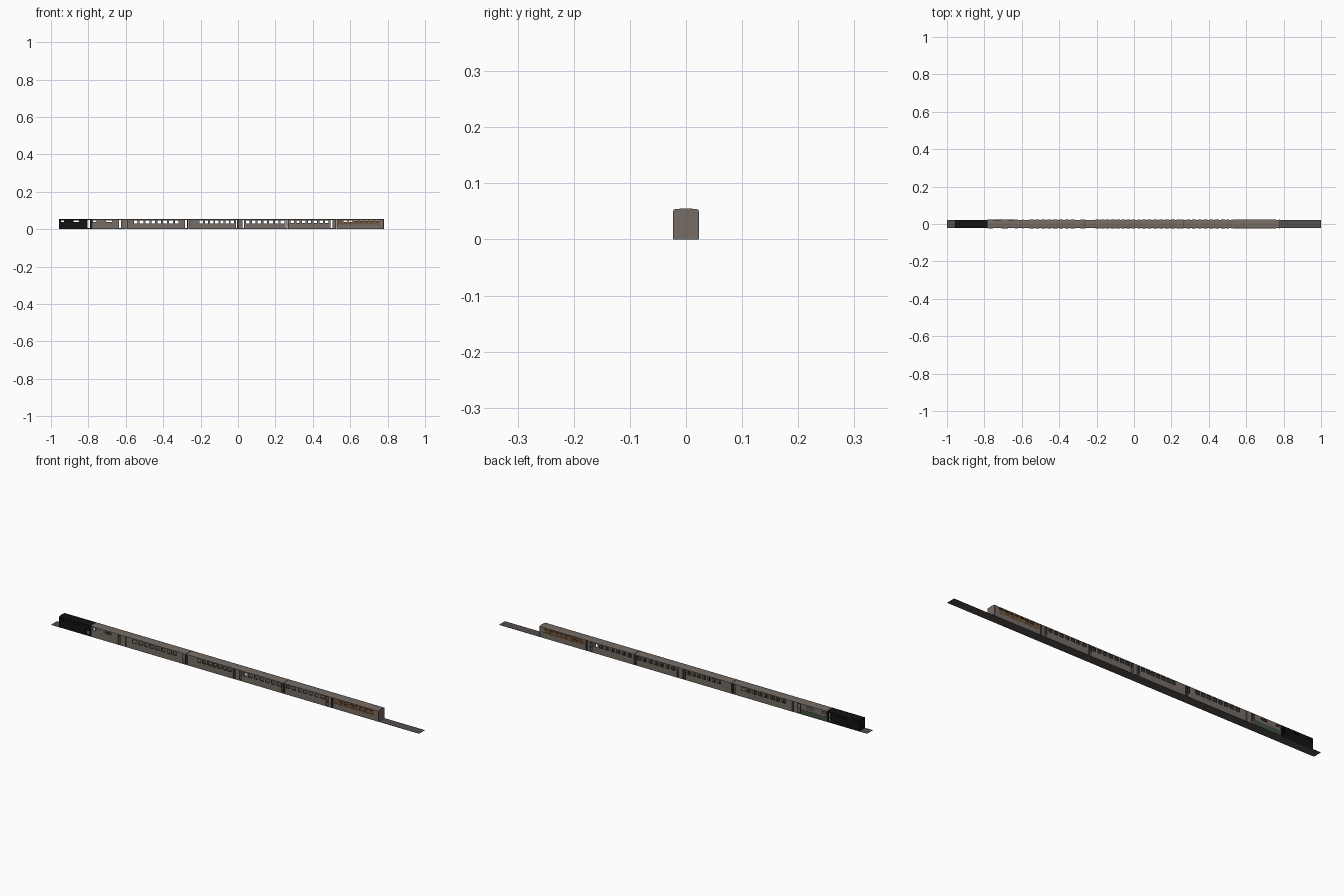
import bpy, bmesh

if "Cube" in bpy.data.objects:
    bpy.data.objects.remove(bpy.data.objects["Cube"])

def mat(name, c):
    m = bpy.data.materials.new(name)
    m.diffuse_color = (*c, 1)
    m.use_nodes = True
    m.node_tree.nodes["Principled BSDF"].inputs["Base Color"].default_value = m.diffuse_color
    return m

TAUPE = mat("taupe", (0.18, 0.15, 0.13))
DARK = mat("dark_trim", (0.05, 0.043, 0.04))
BLACK = mat("black", (0.006, 0.006, 0.006))
BROWN = mat("brown_wood", (0.17, 0.085, 0.04))
GREEN = mat("green", (0.05, 0.085, 0.05))
FLOOR = mat("floor", (0.09, 0.08, 0.075))

W, T = 0.0225, 0.0012          # half width, wall thickness
Z0, Z1 = 0.001, 0.051          # wall bottom and top

def finish(name, bm, m):
    bmesh.ops.recalc_face_normals(bm, faces=bm.faces[:])
    me = bpy.data.meshes.new(name)
    bm.to_mesh(me)
    bm.free()
    ob = bpy.data.objects.new(name, me)
    bpy.context.collection.objects.link(ob)
    me.materials.append(m)
    return ob

def boxes(name, items, m, mirror=False):
    """One object from boxes (x0, x1, y0, y1, z0, z1), optionally copied to -y."""
    bm = bmesh.new()
    for x0, x1, y0, y1, z0, z1 in items:
        for s in ((1, -1) if mirror else (1,)):
            vs = bmesh.ops.create_cube(bm, size=1)["verts"]
            for v in vs:
                v.co = ((x0 + x1) / 2 + v.co.x * (x1 - x0),
                        s * ((y0 + y1) / 2 + v.co.y * (y1 - y0)),
                        (z0 + z1) / 2 + v.co.z * (z1 - z0))
    return finish(name, bm, m)

def wall(x0, x1, holes):
    """Wall boxes around sorted openings (centre, width, sill, head)."""
    out, x = [], x0
    for c, w, lo, hi in sorted(holes):
        a, b = c - w / 2, c + w / 2
        out.append((x, a, W - T, W, Z0, Z1))
        if lo > Z0:
            out.append((a, b, W - T, W, Z0, lo))
        out.append((a, b, W - T, W, hi, Z1))
        x = b
    out.append((x, x1, W - T, W, Z0, Z1))
    return out

def frames(holes, t=0.0015):
    """Raised trim around each opening."""
    out = []
    for c, w, lo, hi in holes:
        a, b, y0, y1 = c - w / 2, c + w / 2, W - T, W + 0.0005
        out += [(a - t, a, y0, y1, lo, hi), (b, b + t, y0, y1, lo, hi),
                (a - t, b + t, y0, y1, hi, hi + t)]
        if lo > 0.01:
            out.append((a - t, b + t, y0, y1, lo - t, lo))
    return out

def row(a, b, n, w=0.02, lo=0.031, hi=0.047):
    return [(a + (b - a) * i / (n - 1), w, lo, hi) for i in range(n)]

def door(x, w=0.011):
    return (x, w, 0.006, 0.048)

def roof(name, x0, x1, m):
    """Shallow chamfered roof shell."""
    prof = [(-W, Z1), (-W, 0.0525), (-0.0195, 0.054), (-0.008, 0.055), (0.008, 0.055),
            (0.0195, 0.054), (W, 0.0525), (W, Z1)]
    bm = bmesh.new()
    f = bm.faces.new([bm.verts.new((x0, y, z)) for y, z in prof])
    r = bmesh.ops.extrude_face_region(bm, geom=[f])
    for v in r["geom"]:
        if isinstance(v, bmesh.types.BMVert):
            v.co.x = x1
    # end cap left behind by the extrusion
    bm.faces.ensure_lookup_table()
    finish(name, bm, m)

# Ground strip running past both ends
boxes("track_bed", [(-1, 1, -W, W, 0, 0.001)], FLOOR)

# Openings for each carriage
service = [(-0.765, 0.018, 0.038, 0.046), (-0.69, 0.032, 0.038, 0.046), door(-0.63)]
lounge = row(-0.547, -0.327, 8) + [door(-0.278)]
sleeper = row(-0.196, -0.03, 7, 0.018) + [door(-0.006, 0.009)]
saloon = [door(0.028, 0.009)] + row(0.053, 0.238, 7, 0.019) + [door(0.258, 0.009)]
diner = row(0.29, 0.475, 7, 0.018, 0.033) + [door(0.5)]
bar = row(0.547, 0.743, 8, 0.02, 0.029, 0.046)
cars = [("service_car", -0.782, -0.595, service), ("lounge_car", -0.594, -0.266, lounge),
        ("sleeper_car", -0.264, -0.001, sleeper), ("saloon_car", 0.001, 0.264, saloon),
        ("diner_car", 0.266, 0.525, diner), ("bar_car", 0.527, 0.78, bar)]
for name, a, b, holes in cars:
    boxes(name + "_walls", wall(a, b, holes), TAUPE, True)
    boxes(name + "_frames", frames(holes), BROWN if name == "bar_car" else DARK, True)
    # belt rail and ribs at both ends
    boxes(name + "_ribs", [(a, a + 0.004, W - T, W + 0.0005, Z0, Z1),
                           (b - 0.004, b, W - T, W + 0.0005, Z0, Z1)], DARK, True)
    # cross bulkhead with a central doorway
    boxes(name + "_bulkhead", [(a, a + 0.002, 0.006, W - T, Z0, Z1)], TAUPE, True)
    boxes(name + "_lintel", [(a, a + 0.002, -0.006, 0.006, 0.042, Z1)], TAUPE)
for i, (a, b) in enumerate(((-0.782, -0.266), (-0.264, 0.264), (0.266, 0.78))):
    roof("roof_%d" % i, a, b, TAUPE)
# Dark seams between roof sections
boxes("roof_seams", [(x - 0.001, x + 0.001, -W, W, Z1, 0.053) for x in (-0.265, 0.265)], DARK)

# Black leading unit with small openings
cab = [(-0.938, 0.018, 0.039, 0.045), (-0.865, 0.03, 0.039, 0.045), door(-0.798, 0.014)]
boxes("black_unit_walls", wall(-0.957, -0.782, cab), BLACK, True)
boxes("black_unit_end", [(-0.957, -0.955, -W, W, Z0, Z1)], BLACK)
roof("black_unit_roof", -0.957, -0.782, BLACK)

# Tail wall with a double-door seam
boxes("tail_wall", [(0.778, 0.78, 0.0003, W, Z0, Z1)], TAUPE, True)
boxes("tail_door_seam", [(0.778, 0.7795, -0.0004, 0.0004, Z0, Z1)], DARK)

# Bar car wood band, with inner panelling behind most windows
boxes("bar_wood_band", [(0.533, 0.758, W - T, W + 0.0004, 0.024, 0.029),
                        (0.533, 0.758, W - T, W + 0.0004, 0.046, 0.049)], BROWN, True)
boxes("bar_panelling", [(0.533, 0.56, W - 0.003, W - 0.002, 0.003, 0.049),
                        (0.615, 0.758, W - 0.003, W - 0.002, 0.003, 0.043),
                        (0.56, 0.615, W - 0.003, W - 0.002, 0.003, 0.037)], BROWN, True)

# Green skirt on the back of the service car, and green lockers inside
boxes("green_skirt", [(-0.782, -0.64, W, W + 0.0008, 0.001, 0.024)], GREEN)
boxes("green_lockers", [(-0.75, -0.65, 0.012, W - T, 0.001, 0.024)], GREEN)

# Low seats under the window rows
seats = []
for holes in (lounge, sleeper, saloon, diner):
    for c, w, lo, hi in holes:
        if lo > 0.02:
            seats += [(c - 0.006, c + 0.006, 0.008, 0.019, 0.001, 0.012),
                      (c - 0.008, c - 0.006, 0.008, 0.019, 0.001, 0.026)]
boxes("seats", seats, BROWN, True)
